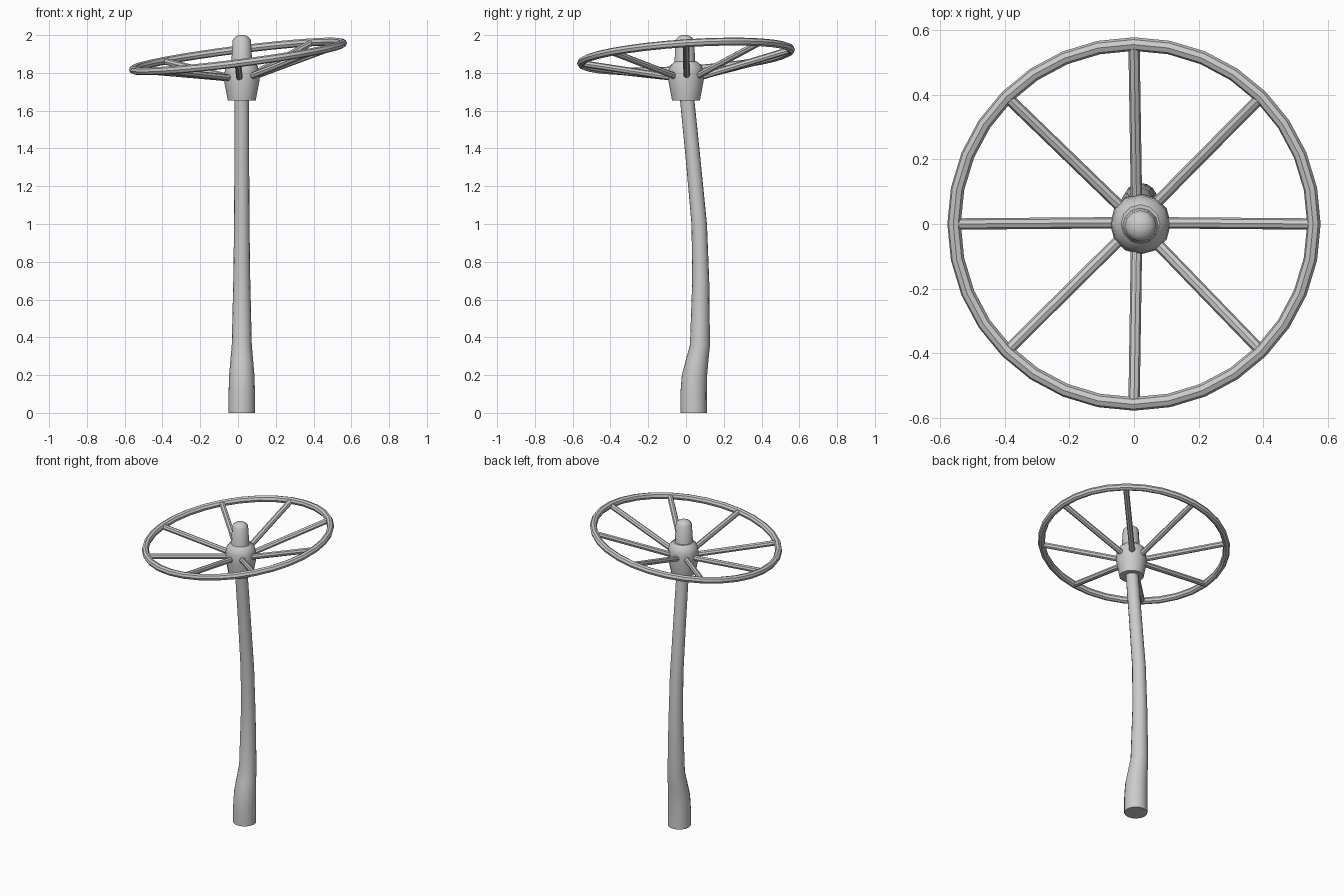
import bpy, bmesh, math
from mathutils import Vector

if "Cube" in bpy.data.objects:
    bpy.data.objects.remove(bpy.data.objects["Cube"])


def loft(name, rings, sides, closed=False):
    """Skin circular rings (centre, axis u, axis v, radius) into a tube."""
    bm = bmesh.new()
    loops = []
    for c, u, v, r in rings:
        loops.append([bm.verts.new(c + r * (u * math.cos(a) + v * math.sin(a)))
                      for a in (2 * math.pi * i / sides for i in range(sides))])
    pairs = list(zip(loops, loops[1:]))
    if closed:
        pairs.append((loops[-1], loops[0]))
    else:
        bm.faces.new(loops[0][::-1])
        bm.faces.new(loops[-1])
    for a, b in pairs:
        for i in range(sides):
            j = (i + 1) % sides
            bm.faces.new((a[i], a[j], b[j], b[i]))
    bmesh.ops.recalc_face_normals(bm, faces=bm.faces)
    mesh = bpy.data.meshes.new(name)
    bm.to_mesh(mesh)
    bm.free()
    ob = bpy.data.objects.new(name, mesh)
    bpy.context.collection.objects.link(ob)
    bpy.ops.object.select_all(action='DESELECT')
    ob.select_set(True)
    bpy.context.view_layer.objects.active = ob
    bpy.ops.object.shade_smooth_by_angle(angle=math.radians(35))
    return ob


X, Y, Z = Vector((1, 0, 0)), Vector((0, 1, 0)), Vector((0, 0, 1))
CX = 0.02
RIM, TUBE = 0.556, 0.021


def rim_point(a):
    x, y = RIM * math.cos(a), RIM * math.sin(a)
    return Vector((x, y, 1.887 + 0.126 * x + 0.065 * y))


# Bent, tapering column: z, y centre, radius
column = [(0, 0.041, 0.07), (0.1, 0.04, 0.07), (0.2, 0.045, 0.067), (0.28, 0.059, 0.06),
          (0.36, 0.074, 0.053), (0.7, 0.078, 0.045), (0.75, 0.077, 0.044),
          (1.0, 0.07, 0.041), (1.35, 0.037, 0.039), (1.7, 0.002, 0.038)]
loft("column", [(Vector((CX, y, z)), X, Y, r) for z, y, r in column], 16)

# Hub with shoulder, and the domed cap standing in it: z, radius
hub = [(1.655, 0.074), (1.76, 0.094), (1.81, 0.09), (1.838, 0.084), (1.86, 0.06)]
loft("hub", [(Vector((CX, 0, z)), X, Y, r) for z, r in hub], 12)
cap = [(1.83, 0.057), (1.975, 0.048), (1.99, 0.036), (2.0, 0.016)]
loft("hub_cap", [(Vector((CX, -0.006, z)), X, Y, r) for z, r in cap], 12)

# Tilted rim
rings = []
for i in range(32):
    a = 2 * math.pi * i / 32
    radial = Vector((math.cos(a), math.sin(a), 0.126 * math.cos(a) + 0.065 * math.sin(a)))
    tangent = Vector((-math.sin(a), math.cos(a), -0.126 * math.sin(a) + 0.065 * math.cos(a)))
    rings.append((rim_point(a), radial.normalized(), radial.cross(tangent).normalized(), TUBE))
loft("wheel_rim", rings, 8, closed=True)

# Eight spokes rising from the hub to the rim
for k in range(8):
    a = k * math.pi / 4
    start = Vector((0.05 * math.cos(a) + 0.008, 0.05 * math.sin(a) + 0.004, 1.772))
    end = rim_point(a)
    d = (end - start).normalized()
    u = d.cross(Z).normalized()
    loft(f"spoke_{k + 1}", [(start, u, u.cross(d), 0.0175), (end, u, u.cross(d), 0.0175)], 8)
